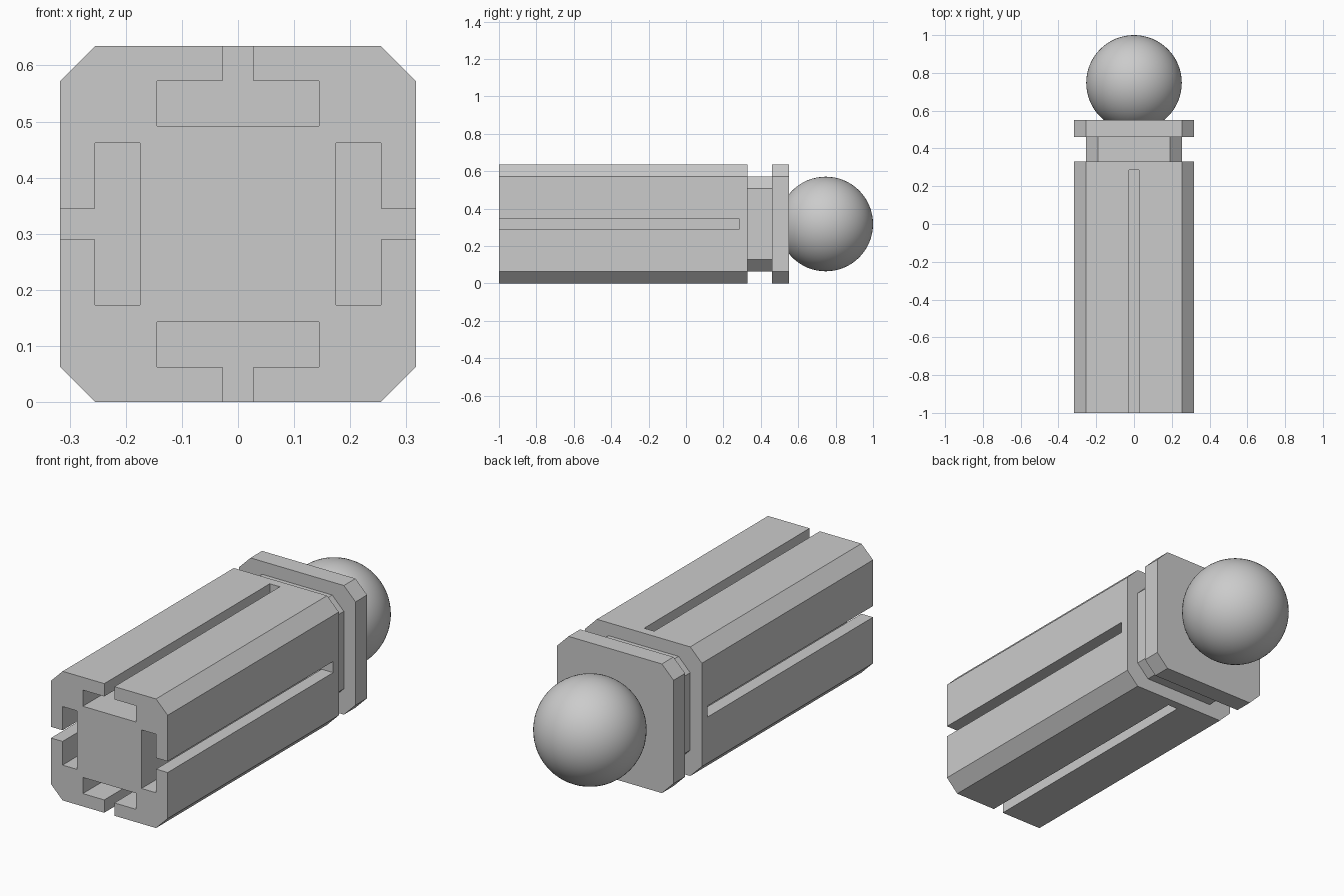
import bpy
import bmesh
from mathutils import Matrix, Vector

if "Cube" in bpy.data.objects:
    bpy.data.objects.remove(bpy.data.objects["Cube"])

HALF = 0.3175      # half width of the body, also the height of its axis
CHAMFER = 0.0635
FRONT, BODY_END, NECK_END, FLANGE_END = -1.0, 0.33, 0.46, 0.55
SLOT_END = 0.286
BALL_RADIUS = 0.253

grey = bpy.data.materials.new("plain grey")
grey.use_nodes = True
colour = (0.6, 0.6, 0.6, 1)
grey.diffuse_color = colour
grey.node_tree.nodes["Principled BSDF"].inputs["Base Color"].default_value = colour


def octagon(half, c):
    """Square with cut corners."""
    pts, k = [], half - c
    for turn in range(4):
        rot = Matrix.Rotation(turn * 1.5707963, 2)
        pts += [rot @ Vector((half, -k)), rot @ Vector((half, k))]
    return pts


def add_prism(bm, profile, y0, y1):
    """Extrude an x-z profile along y, around the body axis."""
    verts = [bm.verts.new((p[0], y0, p[1] + HALF)) for p in profile]
    face = bm.faces.new(verts)
    ext = bmesh.ops.extrude_face_region(bm, geom=[face])["geom"]
    moved = [g for g in ext if isinstance(g, bmesh.types.BMVert)]
    bmesh.ops.translate(bm, verts=moved, vec=(0, y1 - y0, 0))


def make_object(name, prisms):
    bm = bmesh.new()
    for profile, y0, y1 in prisms:
        add_prism(bm, profile, y0, y1)
    bmesh.ops.recalc_face_normals(bm, faces=bm.faces)
    mesh = bpy.data.meshes.new(name)
    bm.to_mesh(mesh)
    bm.free()
    mesh.materials.append(grey)
    obj = bpy.data.objects.new(name, mesh)
    bpy.context.collection.objects.link(obj)
    return obj


# Long body
body = make_object("body", [(octagon(HALF, CHAMFER), FRONT, BODY_END)])

# T-shaped slots on all four sides, open at the front
stem, head, floor, lip, out = 0.0275, 0.144, 0.175, 0.2545, HALF + 0.1
tee = [(-head, floor), (head, floor), (head, lip), (stem, lip),
       (stem, out), (-stem, out), (-stem, lip), (-head, lip)]
slots = []
for turn in range(4):
    rot = Matrix.Rotation(turn * 1.5707963, 2)
    slots.append(([rot @ Vector(p) for p in tee], FRONT - 0.1, SLOT_END))
cutter = make_object("slot_cutter", slots)
cutter.hide_render = True

cut = body.modifiers.new("slots", "BOOLEAN")
cut.operation = "DIFFERENCE"
cut.solver = "EXACT"
cut.object = cutter
bpy.context.view_layer.update()
graph = bpy.context.evaluated_depsgraph_get()
result = bpy.data.meshes.new_from_object(body.evaluated_get(graph))
body.modifiers.clear()
body.data = result
bpy.data.objects.remove(cutter)

# Narrow neck, sunk slightly into its neighbours, and the flange
make_object("neck", [(octagon(HALF - CHAMFER, CHAMFER), BODY_END - 0.01, NECK_END + 0.01)])
make_object("flange", [(octagon(HALF, CHAMFER), NECK_END, FLANGE_END)])

# Ball at the back
bpy.ops.mesh.primitive_uv_sphere_add(segments=64, ring_count=32, radius=BALL_RADIUS,
                                     location=(0, 1 - BALL_RADIUS, HALF))
ball = bpy.context.object
ball.name = "ball"
ball.data.materials.append(grey)
bpy.ops.object.shade_smooth()
